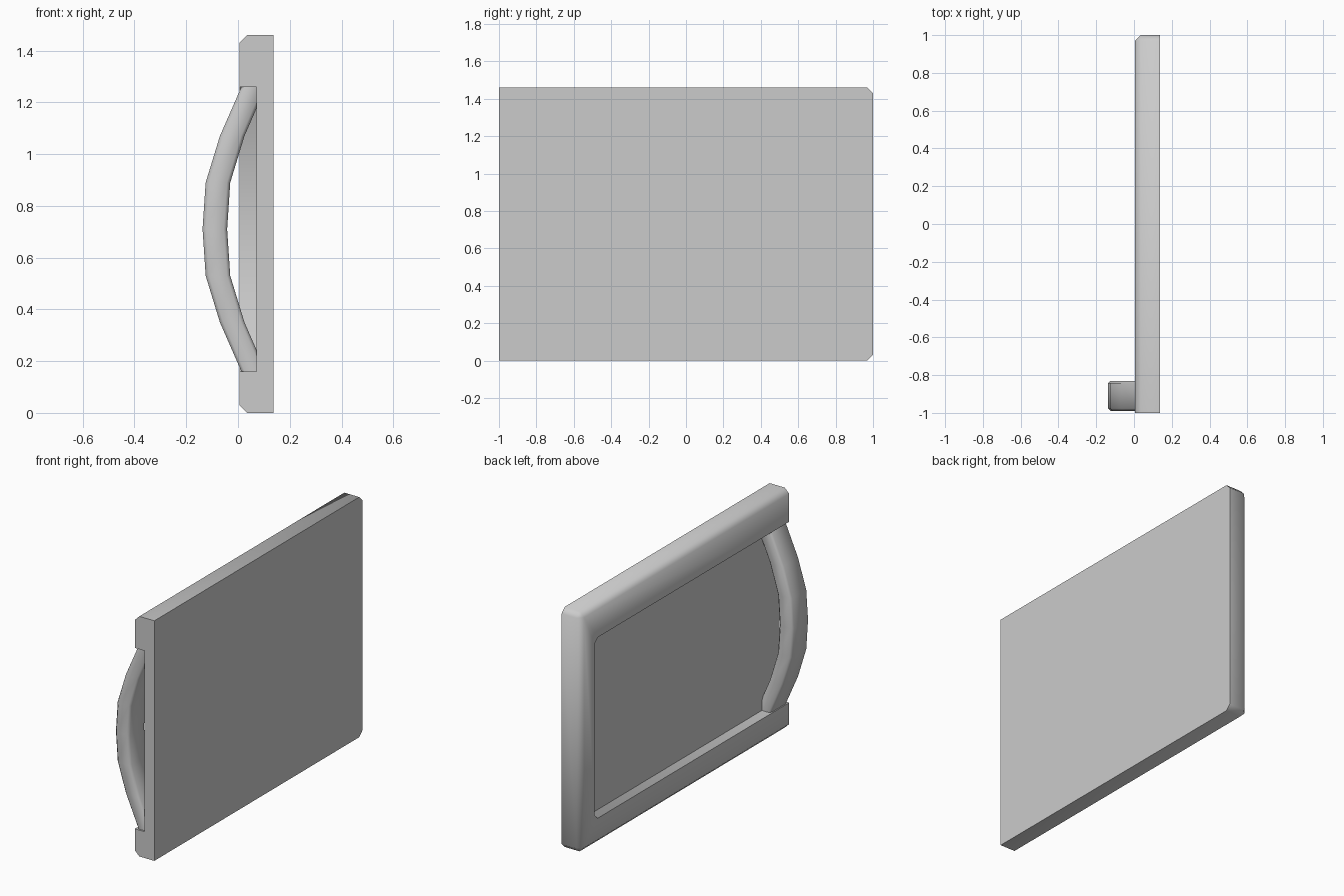
import bpy, bmesh

if "Cube" in bpy.data.objects:
    bpy.data.objects.remove(bpy.data.objects["Cube"])

MID = 0.73 - 0.02      # height of the recess and handle centre


def finish(bm, name):
    bmesh.ops.recalc_face_normals(bm, faces=bm.faces)
    mesh = bpy.data.meshes.new(name)
    bm.to_mesh(mesh)
    bm.free()
    ob = bpy.data.objects.new(name, mesh)
    bpy.context.collection.objects.link(ob)
    return ob


def box(x0, x1, y0, y1, z0, z1):
    bm = bmesh.new()
    bmesh.ops.create_cube(bm, size=1)
    for v in bm.verts:
        v.co = (x0 if v.co.x < 0 else x1,
                y0 if v.co.y < 0 else y1,
                z0 if v.co.z < 0 else z1)
    return bm


def chamfer(bm, edges, width):
    bmesh.ops.bevel(bm, geom=edges, offset=width, offset_type='OFFSET',
                    segments=1, profile=0.5, affect='EDGES')


def smooth(ob, angle=0.9):
    bpy.ops.object.select_all(action='DESELECT')
    bpy.context.view_layer.objects.active = ob
    ob.select_set(True)
    bpy.ops.object.shade_smooth_by_angle(angle=angle)


# door slab: chamfered around the recessed face, square at the back and the open side
bm = box(0.006, 0.137, -1, 1, 0, 1.46)
edges = []
for e in bm.edges:
    a, b = e.verts[0].co, e.verts[1].co
    on_front = max(a.x, b.x) < 0.05 and max(a.y, b.y) > 0
    far_corner = abs(a.x - b.x) > 0.05 and a.y > 0
    if on_front or far_corner:
        edges.append(e)
chamfer(bm, edges, 0.03)
door = finish(bm, "door_panel")

# recess, running out through the open side
bm = box(-0.1, 0.071, -1.2, 0.87, MID - 0.55, MID + 0.55)
chamfer(bm, [e for e in bm.edges
             if all(v.co.y > 0 for v in e.verts)
             and abs(e.verts[0].co.x - e.verts[1].co.x) > 0.05], 0.03)
cutter = finish(bm, "recess_cutter")
cutter.hide_render = True

cut = door.modifiers.new("recess", 'BOOLEAN')
cut.operation = 'DIFFERENCE'
cut.solver = 'EXACT'
cut.object = cutter
bpy.context.view_layer.objects.active = door
bpy.ops.object.modifier_apply(modifier=cut.name)
bpy.data.objects.remove(cutter)
smooth(door)

# bowed handle: chamfered section swept along a mirrored arc (z offset, outer x)
half = [(0, -0.137), (0.18, -0.125), (0.36, -0.07), (0.552, 0.014)]
arc = [(-z, x) for z, x in reversed(half[1:])] + half
T, Y0, Y1, C = 0.095, -0.99, -0.83, 0.013
section = [(0, Y0 + C), (C, Y0), (T - C, Y0), (T, Y0 + C),
           (T, Y1 - C), (T - C, Y1), (C, Y1), (0, Y1 - C)]
bm = bmesh.new()
rings = [[bm.verts.new((x + dx, y, MID + z)) for dx, y in section] for z, x in arc]
for r, s in zip(rings, rings[1:]):
    for i in range(8):
        j = (i + 1) % 8
        bm.faces.new((r[i], r[j], s[j], s[i]))
bm.faces.new(rings[0])
bm.faces.new(rings[-1])
handle = finish(bm, "bowed_handle")
smooth(handle)
